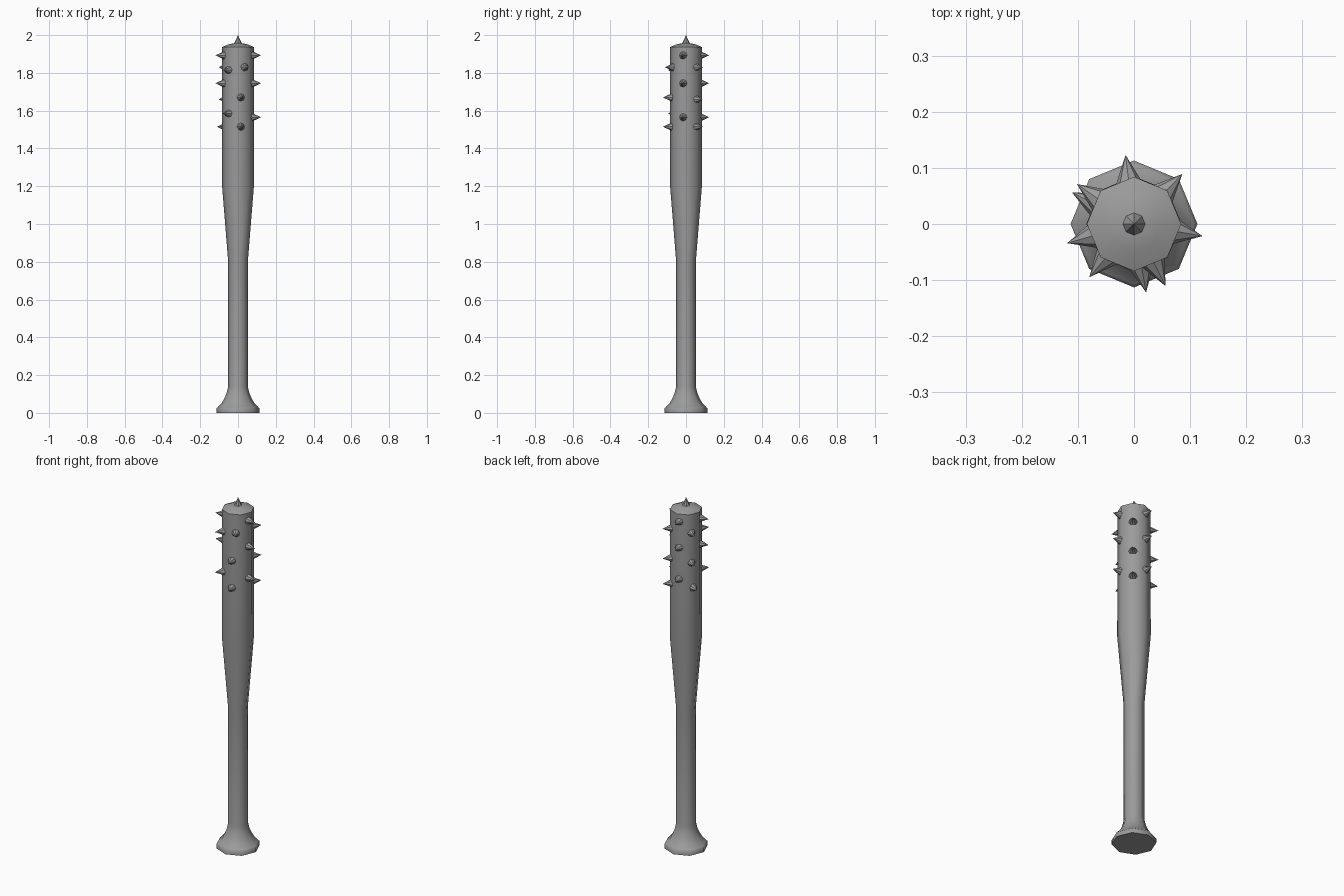
import bpy, bmesh, math
from mathutils import Vector, Matrix

cube = bpy.data.objects.get("Cube")
if cube:
    bpy.data.objects.remove(cube, do_unlink=True)

SIDES = 8

grey = bpy.data.materials.new("grey_metal")
grey.use_nodes = True
colour = (0.33, 0.33, 0.33, 1)
grey.diffuse_color = colour
grey.node_tree.nodes["Principled BSDF"].inputs["Base Color"].default_value = colour


def add_object(name, bm):
    bmesh.ops.recalc_face_normals(bm, faces=bm.faces)
    mesh = bpy.data.meshes.new(name)
    bm.to_mesh(mesh)
    bm.free()
    mesh.materials.append(grey)
    obj = bpy.data.objects.new(name, mesh)
    bpy.context.scene.collection.objects.link(obj)
    return obj


def lathe(name, profile):
    """Stack octagonal rings of (radius, height) and cap both ends."""
    bm = bmesh.new()
    rings = []
    for r, z in profile:
        angles = [math.tau * i / SIDES for i in range(SIDES)]
        rings.append([bm.verts.new((r * math.cos(a), r * math.sin(a), z)) for a in angles])
    for low, high in zip(rings, rings[1:]):
        for i in range(SIDES):
            j = (i + 1) % SIDES
            bm.faces.new((low[i], low[j], high[j], high[i]))
    bm.faces.new(rings[0])
    bm.faces.new(rings[-1])
    return add_object(name, bm)


def spike(name, base, direction, length, radius=0.023):
    """Flat-sided cone from base along direction."""
    bm = bmesh.new()
    turn = Vector(direction).to_track_quat('Z', 'Y').to_matrix().to_4x4()
    place = Matrix.Translation(base) @ turn @ Matrix.Translation((0, 0, length / 2))
    bmesh.ops.create_cone(bm, cap_ends=True, segments=SIDES, radius1=radius,
                          radius2=0, depth=length, matrix=place)
    return add_object(name, bm)


# Club body: pommel, flared grip, handle, taper, barrel and shallow crown
body = lathe("club_body", [
    (0.113, 0), (0.113, 0.025), (0.107, 0.03), (0.088, 0.05), (0.072, 0.077),
    (0.06, 0.105), (0.052, 0.14), (0.052, 0.8), (0.085, 1.21),
    (0.084, 1.937), (0.05, 1.951), (0.02, 1.957)])
body.data.shade_smooth()
body.data.set_sharp_from_angle(angle=math.radians(50))

# Barrel spikes: columns of (angle in degrees, heights)
columns = [
    (-10, (1.893, 1.745, 1.565)),
    (46, (1.83, 1.66, 1.515)),
    (97, (1.893, 1.745, 1.565)),
    (145, (1.83, 1.66)),
    (153, (1.515,)),
    (196, (1.893, 1.745)),
    (230, (1.815, 1.585)),
    (280, (1.67, 1.515)),
    (297, (1.83,)),
]
for degrees, heights in columns:
    a = math.radians(degrees)
    out = Vector((math.cos(a), math.sin(a), 0))
    for z in heights:
        spike("barrel_spike", out * 0.074 + Vector((0, 0, z)), out, 0.05)

# Spike on the crown
spike("crown_spike", Vector((0, 0, 1.95)), (0, 0, 1), 0.05)
